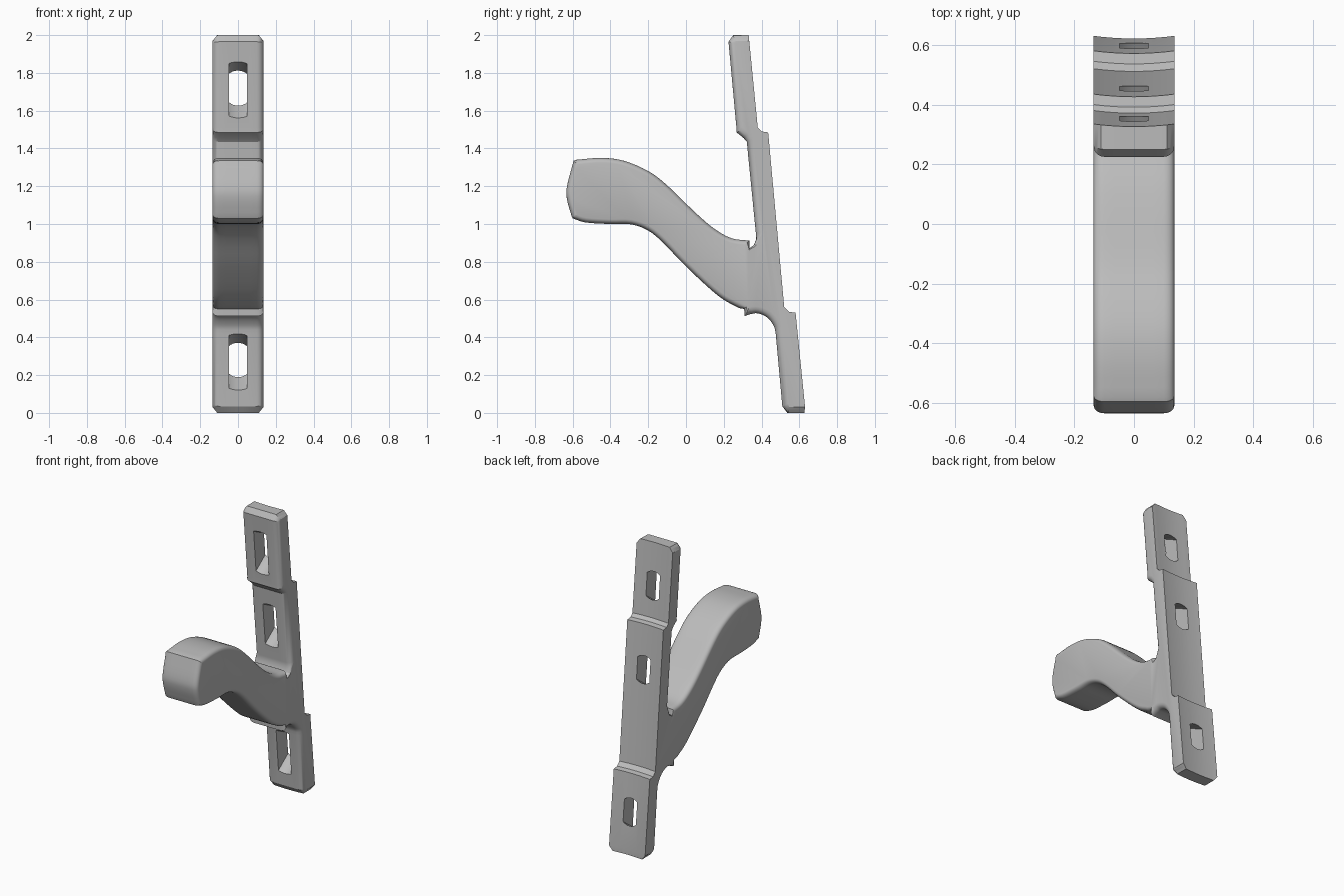
import bpy, bmesh, math
from mathutils import Vector

if "Cube" in bpy.data.objects:
    bpy.data.objects.remove(bpy.data.objects["Cube"], do_unlink=True)

HALF = 0.135     # half width of the bracket
ROUND = 0.036    # rounding of the front edges

mat = bpy.data.materials.new("plain_grey")
mat.use_nodes = True
grey = (0.5, 0.5, 0.5, 1)
mat.diffuse_color = grey
mat.node_tree.nodes["Principled BSDF"].inputs["Base Color"].default_value = grey


def make_object(name, bm):
    bmesh.ops.recalc_face_normals(bm, faces=bm.faces)
    me = bpy.data.meshes.new(name)
    bm.to_mesh(me)
    bm.free()
    me.materials.append(mat)
    ob = bpy.data.objects.new(name, me)
    bpy.context.collection.objects.link(ob)
    return ob


def smooth(points, steps=4):
    """Catmull-Rom curve through the points."""
    p = [Vector(q) for q in points]
    p = [2 * p[0] - p[1]] + p + [2 * p[-1] - p[-2]]
    out = []
    for a, b, c, d in zip(p, p[1:], p[2:], p[3:]):
        for i in range(steps):
            t = i / steps
            out.append(0.5 * (2 * b + (c - a) * t + (2 * a - 5 * b + 4 * c - d) * t * t
                              + (3 * b - a - 3 * c + d) * t ** 3))
    return out + [p[-2]]


# Side outline (y, z), clockwise from the top of the back
back = [(0.335, 2), (0.38, 1.51), (0.4, 1.49), (0.435, 1.485), (0.52, 0.56),
        (0.545, 0.535), (0.58, 0.53), (0.63, 0.035), (0.63, 0), (0.545, 0)]
lower_front = [(0.51, 0.035)] + smooth(
    [(0.475, 0.42), (0.465, 0.46), (0.43, 0.505), (0.38, 0.527), (0.34, 0.523)])
arm_under = [(0.31, 0.512), (0.308, 0.55)] + smooth(
    [(0.28, 0.555), (0.17, 0.62), (0, 0.775), (-0.12, 0.9), (-0.2, 0.965),
     (-0.29, 0.998), (-0.4, 1.0), (-0.53, 1.008), (-0.6, 1.03)])
arm_end = smooth([(-0.605, 1.04), (-0.63, 1.13), (-0.63, 1.2), (-0.595, 1.335)])
arm_top = smooth(
    [(-0.58, 1.34), (-0.45, 1.35), (-0.33, 1.335), (-0.2, 1.28), (-0.1, 1.205),
     (0.05, 1.06), (0.15, 0.975), (0.24, 0.925), (0.335, 0.912)])
notch = [(0.337, 0.872), (0.36, 0.89), (0.372, 0.92)]
upper_front = [(0.37, 0.95), (0.322, 1.435), (0.305, 1.455), (0.268, 1.485),
               (0.267, 1.51), (0.225, 1.965), (0.25, 2)]

outline = []     # (point, edge rounding weight, belongs to the back)
for part, weight in ((back, 0), (lower_front, 1), (arm_under, 0.7), (arm_end, 0.7),
                     (arm_top, 0.7), (notch, 0.3), (upper_front, 1)):
    outline += [(Vector(p), weight, part is back) for p in part]


def outward(i):
    a, b, c = (outline[(i + k) % len(outline)][0] for k in (-1, 0, 1))
    d = (b - a).normalized() + (c - b).normalized()
    return Vector((-d.y, d.x)).normalized()


# Body: cross-sections stacked along x, with rounded front edges and hollow back
positive = [0.03, 0.065, 0.1, 0.11, 0.119, 0.126, 0.132, HALF]
stations = [-x for x in reversed(positive)] + [0] + positive
bm = bmesh.new()
rings = []
for x in stations:
    over = max(0, abs(x) - (HALF - ROUND))
    inset = ROUND - math.sqrt(max(0, ROUND ** 2 - over ** 2))
    chamfer = max(0, abs(x) - 0.11) * 1.25
    ring = []
    for i, (p, weight, is_back) in enumerate(outline):
        q = p - outward(i) * inset * weight
        if is_back:
            q.x += 0.009 * ((x / HALF) ** 2 - 1)
        z = min(max(q.y, chamfer), 2 - chamfer)
        ring.append(bm.verts.new((x, q.x, z)))
    rings.append(ring)
n = len(outline)
for r, s in zip(rings, rings[1:]):
    for i in range(n):
        j = (i + 1) % n
        bm.faces.new((r[i], r[j], s[j], s[i]))
bm.faces.new(rings[0])
bm.faces.new(rings[-1])
body = make_object("hook_bracket", bm)


# Screw slots: countersunk cones with flattened sides, square to the plate
def slot_cutter(name, y_front, z):
    axis = Vector((0, -1, -0.09)).normalized()
    up = Vector((0, -0.09, 1)).normalized()
    bm = bmesh.new()
    loops = []
    for depth, radius in ((0.03, 0.165), (-0.15, 0.068)):
        centre = Vector((0, y_front, z)) + axis * depth
        loop = []
        for side in (1, -1):
            for k in range(9):
                x = side * 0.048 * (k / 4 - 1)
                h = side * math.sqrt(radius ** 2 - x ** 2)
                loop.append(bm.verts.new(centre + up * h + Vector((x, 0, 0))))
        loops.append(loop)
    a, b = loops
    for i in range(len(a)):
        j = (i + 1) % len(a)
        bm.faces.new((a[i], a[j], b[j], b[i]))
    bm.faces.new(a)
    bm.faces.new(b)
    ob = make_object(name, bm)
    ob.hide_render = True
    return ob


bpy.ops.object.select_all(action='DESELECT')
body.select_set(True)
bpy.context.view_layer.objects.active = body
for name, y, z in (("top_slot", 0.249, 1.71), ("middle_slot", 0.347, 1.18),
                   ("bottom_slot", 0.49, 0.27)):
    cutter = slot_cutter(name, y, z)
    mod = body.modifiers.new(name, 'BOOLEAN')
    mod.operation = 'DIFFERENCE'
    mod.solver = 'EXACT'
    mod.object = cutter
    bpy.ops.object.modifier_apply(modifier=mod.name)
    bpy.data.objects.remove(cutter, do_unlink=True)
bpy.ops.object.shade_smooth_by_angle(angle=math.radians(28))
